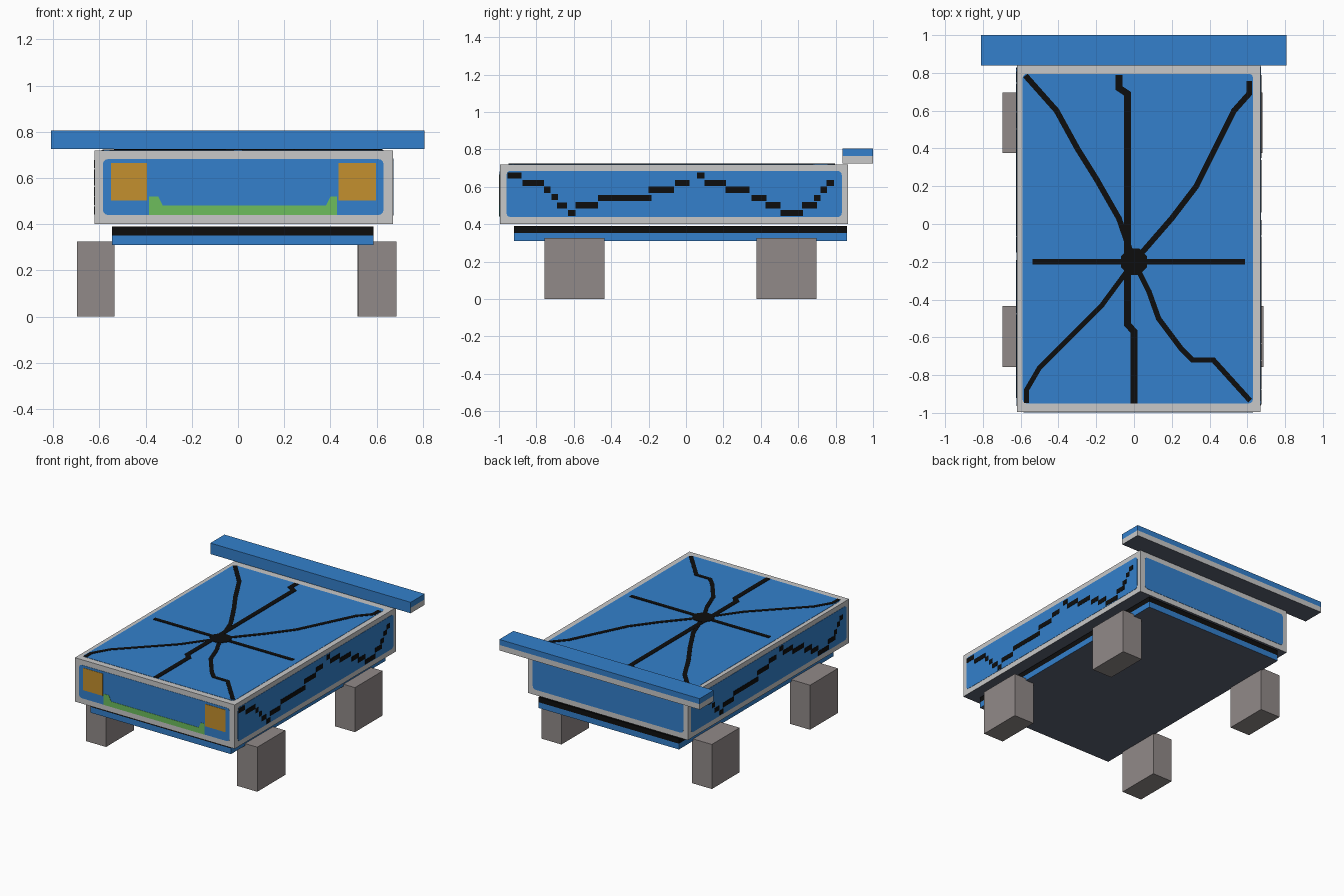
import bpy, bmesh, math
from mathutils import Vector

if "Cube" in bpy.data.objects:
    bpy.data.objects.remove(bpy.data.objects["Cube"])


def mat(name, hexcol):
    lin = []
    for i in (0, 2, 4):
        c = int(hexcol[i:i + 2], 16) / 255
        lin.append(c / 12.92 if c < 0.04045 else ((c + 0.055) / 1.055) ** 2.4)
    m = bpy.data.materials.new(name)
    m.diffuse_color = (*lin, 1)
    m.use_nodes = True
    m.node_tree.nodes["Principled BSDF"].inputs["Base Color"].default_value = m.diffuse_color
    return m


BLUE = mat("blue paint", "3380cc")
GREY = mat("light grey trim", "c8c8c8")
BLACK = mat("black", "0d0d0d")
WHEEL = mat("warm grey", "918a89")
AMBER = mat("amber", "c3902e")
GREEN = mat("green", "6dbd5c")
SLATE = mat("dark underside", "5b6272")


def finish(name, bm, mats):
    bmesh.ops.recalc_face_normals(bm, faces=bm.faces)
    me = bpy.data.meshes.new(name)
    bm.to_mesh(me)
    bm.free()
    for m in mats:
        me.materials.append(m)
    ob = bpy.data.objects.new(name, me)
    bpy.context.collection.objects.link(ob)
    return ob


def box(name, x, y, z, mats, rule=None, cut=None):
    """Box from ranges; optional horizontal cut and a colour rule per face."""
    bm = bmesh.new()
    bmesh.ops.create_cube(bm, size=1)
    for v in bm.verts:
        v.co = Vector([(r[0] + r[1]) / 2 + c * (r[1] - r[0])
                       for r, c in zip((x, y, z), v.co)])
    if cut:
        bmesh.ops.bisect_plane(bm, geom=bm.verts[:] + bm.edges[:] + bm.faces[:],
                               plane_co=(0, 0, cut), plane_no=(0, 0, 1))
    bm.normal_update()
    if rule:
        for f in bm.faces:
            f.material_index = rule(f.normal, f.calc_center_median())
    return finish(name, bm, mats)


# Body extents
X0, X1, Y0, Y1, Z0, Z1 = -0.62, 0.67, -0.995, 0.865, 0.40, 0.72
# Maps (u, v, height above face) to space, one per painted face
FACES = {
    "front": lambda u, v, d: (u, Y0 - d, v),
    "back": lambda u, v, d: (u, Y1 + d, v),
    "right": lambda u, v, d: (X1 + d, u, v),
    "left": lambda u, v, d: (X0 - d, Y0 + Y1 - u, v),
    "top": lambda u, v, d: (u, v, Z1 + d),
}


def plates(name, face, polys, m, d):
    """Thin flat plates lying on a body face."""
    bm = bmesh.new()
    place = FACES[face]
    for poly in polys:
        lo = [bm.verts.new(place(u, v, 0)) for u, v in poly]
        hi = [bm.verts.new(place(u, v, d)) for u, v in poly]
        bm.faces.new(hi)
        n = len(poly)
        for i in range(n):
            j = (i + 1) % n
            bm.faces.new((lo[i], lo[j], hi[j], hi[i]))
        bm.faces.new(lo[::-1])
    return finish(name, bm, [m])


def rect(u0, u1, v0, v1):
    return [(u0, v0), (u1, v0), (u1, v1), (u0, v1)]


def rounded(u0, u1, v0, v1, r=0.022):
    pts = []
    for k, (cu, cv) in enumerate(rect(u0 + r, u1 - r, v0 + r, v1 - r)):
        for s in range(4):
            a = math.pi + math.pi / 2 * k + math.pi / 6 * s
            pts.append((cu + r * math.cos(a), cv + r * math.sin(a)))
    return pts


def stroke(pts, w):
    """Quads following a path."""
    out = []
    for a, b in zip(pts, pts[1:]):
        a, b = Vector(a), Vector(b)
        t = (b - a).normalized() * w / 2
        n = Vector((-t.y, t.x))
        a, b = a - t * 0.5, b + t * 0.5
        out.append([tuple(p) for p in (a - n, b - n, b + n, a + n)])
    return out


# Body shell with dark underside
box("body", (X0, X1), (Y0, Y1), (Z0, Z1), [GREY, SLATE],
    lambda n, c: 1 if n.z < -0.5 else 0)

# Blue inset panels
plates("front_panel", "front", [rounded(-0.585, 0.63, 0.44, 0.682)], BLUE, 0.002)
plates("back_panel", "back", [rounded(-0.585, 0.63, 0.44, 0.682)], BLUE, 0.002)
plates("top_panel", "top", [rounded(-0.59, 0.63, -0.95, 0.795)], BLUE, 0.002)
for side in ("left", "right"):
    plates(side + "_panel", side, [rounded(-0.96, 0.833, 0.438, 0.685)], BLUE, 0.002)

# Headlights and green grille
plates("headlights", "front", [rect(-0.55, -0.393, 0.503, 0.665),
                               rect(0.435, 0.598, 0.503, 0.665)], AMBER, 0.004)
plates("grille", "front", [[(-0.385, 0.44), (0.428, 0.44), (0.428, 0.52), (0.40, 0.52),
                            (0.38, 0.48), (-0.325, 0.48), (-0.345, 0.52),
                            (-0.385, 0.52)]], GREEN, 0.004)

# Web of black lines on the top
web = [
    ([(-0.57, 0.78), (-0.41, 0.6), (-0.3, 0.4), (-0.2, 0.24), (-0.08, 0.03), (0, -0.2)], 0.03),
    ([(0.61, 0.75), (0.61, 0.69), (0.53, 0.6), (0.42, 0.38), (0.33, 0.2),
      (0.2, 0.03), (0, -0.2)], 0.03),
    ([(-0.57, -0.94), (-0.57, -0.88), (-0.5, -0.76), (-0.3, -0.56), (-0.17, -0.43),
      (0, -0.2)], 0.026),
    ([(0, -0.2), (0.08, -0.36), (0.13, -0.5), (0.25, -0.66), (0.31, -0.72),
      (0.42, -0.72), (0.61, -0.93)], 0.028),
    ([(-0.08, 0.78), (-0.08, 0.72), (-0.035, 0.69), (-0.035, -0.53), (0, -0.57),
      (0, -0.94)], 0.036),
    ([(-0.53, -0.2), (0.58, -0.2)], 0.03),
]
for i, (path, w) in enumerate(web):
    plates(f"web_line_{i + 1}", "top", stroke(path, w), BLACK, 0.004 + i * 0.0002)
hub = [(0.075 * math.cos(math.pi * k / 4 + math.pi / 8),
        -0.2 + 0.075 * math.sin(math.pi * k / 4 + math.pi / 8)) for k in range(8)]
plates("web_centre", "top", [hub], BLACK, 0.0056)

# Stepped dashes along both sides: start, end, height
dashes = [(-0.955, -0.88, .66), (-0.875, -0.76, .62), (-0.76, -0.725, .585),
          (-0.72, -0.685, .545), (-0.69, -0.635, .50), (-0.63, -0.59, .46),
          (-0.59, -0.47, .502), (-0.47, -0.185, .54), (-0.2, -0.065, .585),
          (-0.06, 0.02, .62), (0.06, 0.1, .66), (0.1, 0.215, .62),
          (0.21, 0.34, .585), (0.35, 0.43, .54), (0.425, 0.505, .502),
          (0.505, 0.625, .46), (0.62, 0.7, .502), (0.685, 0.72, .54),
          (0.72, 0.755, .585), (0.75, 0.79, .62)]
for side in ("left", "right"):
    plates(side + "_dashes", side,
           [rect(a, b, h - 0.017, h + 0.017) for a, b, h in dashes], BLACK, 0.004)

# Chassis plate: blue below, black band above
box("chassis", (-0.545, 0.587), (-0.92, 0.86), (0.31, 0.39), [BLUE, BLACK, SLATE],
    lambda n, c: 2 if n.z < -0.5 else (1 if c.z > 0.352 else 0), cut=0.352)

# Rear wing: grey lower half on ends and back
box("rear_wing", (-0.81, 0.807), (0.838, 1.0), (0.725, 0.805), [BLUE, GREY, SLATE],
    lambda n, c: 2 if n.z < -0.5 else (1 if c.z < 0.765 and n.y > -0.5 else 0), cut=0.765)

# Four block wheels
for end, y in (("front", (-0.757, -0.435)), ("back", (0.377, 0.697))):
    box(end + "_left_wheel", (-0.697, -0.535), y, (0, 0.325), [WHEEL])
    xr = (0.522, 0.686) if end == "front" else (0.517, 0.68)
    box(end + "_right_wheel", xr, y, (0, 0.325), [WHEEL])
